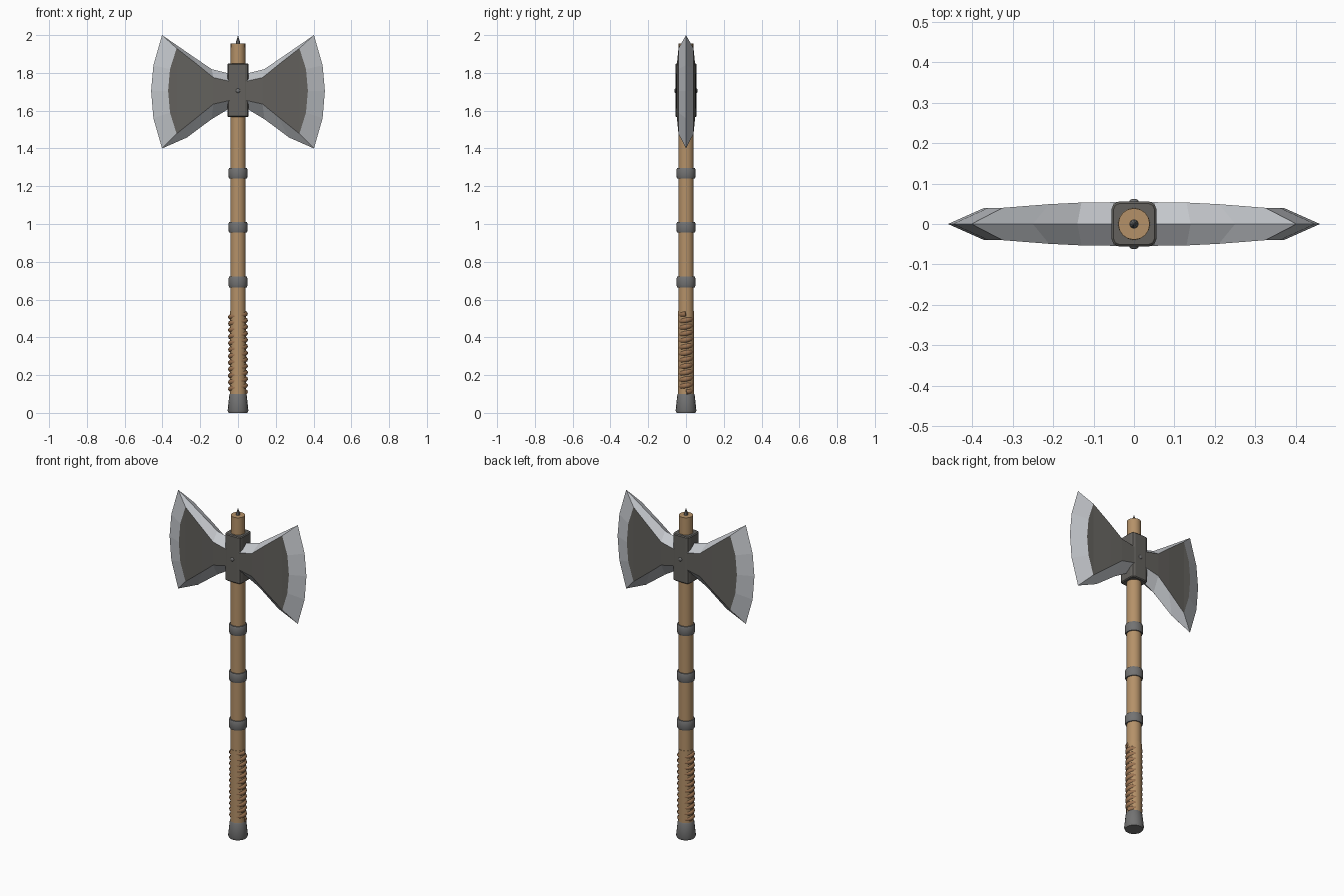
import bpy, bmesh
from math import sin, cos, pi

if "Cube" in bpy.data.objects:
    bpy.data.objects.remove(bpy.data.objects["Cube"])


def material(name, color):
    m = bpy.data.materials.new(name)
    m.diffuse_color = (*color, 1)
    m.use_nodes = True
    m.node_tree.nodes["Principled BSDF"].inputs["Base Color"].default_value = m.diffuse_color
    return m


wood = material("wood", (0.46, 0.285, 0.14))
leather = material("leather", (0.33, 0.175, 0.085))
iron = material("iron", (0.17, 0.17, 0.17))
dark_iron = material("dark_iron", (0.125, 0.12, 0.11))
steel = material("steel", (0.55, 0.57, 0.6))


def finish(bm, name, mats, smooth=False):
    bmesh.ops.recalc_face_normals(bm, faces=bm.faces)
    me = bpy.data.meshes.new(name)
    bm.to_mesh(me)
    bm.free()
    ob = bpy.data.objects.new(name, me)
    bpy.context.collection.objects.link(ob)
    for m in mats:
        me.materials.append(m)
    if smooth:
        bpy.context.view_layer.objects.active = ob
        bpy.ops.object.select_all(action='DESELECT')
        ob.select_set(True)
        bpy.ops.object.shade_smooth_by_angle(angle=0.6)
    return ob


def turned(name, profile, mat, sides=16):
    """Closed solid of rings from (radius, z) pairs."""
    bm = bmesh.new()
    rings = [[bm.verts.new((r * cos(2 * pi * i / sides), r * sin(2 * pi * i / sides), z))
              for i in range(sides)] for r, z in profile]
    for a, b in zip(rings, rings[1:]):
        for i in range(sides):
            j = (i + 1) % sides
            bm.faces.new((a[i], a[j], b[j], b[i]))
    bm.faces.new(rings[0])
    bm.faces.new(rings[-1])
    return finish(bm, name, [mat], True)


# Handle, grip sleeve, pommel, top spike
turned("handle", [(0.041, 0.05), (0.041, 1.6), (0.039, 1.955)], wood)
turned("grip_sleeve", [(0.043, 0.08), (0.043, 0.54)], wood)
turned("pommel", [(0.05, 0.0), (0.055, 0.012), (0.046, 0.095), (0.042, 0.103)], iron)
turned("top_spike", [(0.012, 1.95), (0.009, 1.97), (0.001, 1.995)], iron, 8)

# Metal bands on the handle
for n, z in enumerate((0.693, 0.982, 1.268)):
    turned(f"band_{n + 1}", [(0.04, z - 0.028), (0.047, z - 0.028), (0.051, z - 0.016),
                             (0.051, z + 0.016), (0.047, z + 0.028), (0.04, z + 0.028)], iron)

# Leather wrap: flattened coil that bulges out on the left and right
cu = bpy.data.curves.new("grip_wrap", 'CURVE')
cu.dimensions = '3D'
cu.bevel_depth = 0.015
cu.bevel_resolution = 2
cu.use_fill_caps = True
turns, steps = 12, 16
sp = cu.splines.new('POLY')
sp.points.add(turns * steps)
for i, p in enumerate(sp.points):
    a = 2 * pi * i / steps
    p.co = (0.038 * cos(a), 0.027 * sin(a), 0.11 + 0.415 * i / (turns * steps), 1)
wrap = bpy.data.objects.new("grip_wrap", cu)
bpy.context.collection.objects.link(wrap)
cu.materials.append(leather)

# Socket block holding the blades
bm = bmesh.new()
bmesh.ops.create_cube(bm, size=1)
for v in bm.verts:
    v.co = (v.co.x * 0.112, v.co.y * 0.112, 1.708 + v.co.z * 0.285)
bmesh.ops.bevel(bm, geom=[e for e in bm.edges if abs(e.verts[0].co.z - e.verts[1].co.z) > 0.1],
                offset=0.02, segments=2, profile=0.5, affect='EDGES')
bmesh.ops.bevel(bm, geom=[e for e in bm.edges if abs(e.verts[0].co.z - e.verts[1].co.z) < 0.01],
                offset=0.005, segments=1, affect='EDGES')
finish(bm, "socket", [dark_iron])

# Rivets front and back
for side, s in (("front", -1), ("back", 1)):
    bm = bmesh.new()
    bmesh.ops.create_uvsphere(bm, u_segments=12, v_segments=8, radius=0.012)
    for v in bm.verts:
        v.co = (v.co.x, v.co.y * 0.6 + s * 0.055, v.co.z + 1.706)
    finish(bm, f"rivet_{side}", [iron], True)

# Blades: sharp outline (x, z) at y = 0 and raised face outline (x, z, y)
edge = [(.04, 1.795), (.14, 1.82), (.25, 1.895), (.402, 2.0), (.448, 1.84), (.46, 1.705),
        (.448, 1.56), (.402, 1.40), (.27, 1.458), (.14, 1.555), (.04, 1.615)]
face = [(.04, 1.755, .054), (.13, 1.775, .053), (.21, 1.84, .049), (.325, 1.93, .04),
        (.36, 1.82, .04), (.37, 1.705, .04), (.36, 1.59, .04), (.325, 1.478, .04),
        (.21, 1.57, .049), (.13, 1.635, .053), (.04, 1.655, .054)]
for side, sx in (("right", 1), ("left", -1)):
    bm = bmesh.new()
    e = [bm.verts.new((sx * x, 0, z)) for x, z in edge]
    for sy in (-1, 1):
        f = [bm.verts.new((sx * x, sy * y, z)) for x, z, y in face]
        # steel bevel all round
        for i in range(10):
            bm.faces.new((e[i], e[i + 1], f[i + 1], f[i]))
        # dark cheeks
        cheeks = [bm.faces.new((f[i], f[i + 1], f[9 - i], f[10 - i])) for i in range(3)]
        cheeks.append(bm.faces.new(f[3:8]))
        cheeks.append(bm.faces.new((e[0], f[0], f[10], e[10])))
        for c in cheeks:
            c.material_index = 1
    finish(bm, f"blade_{side}", [steel, dark_iron])
